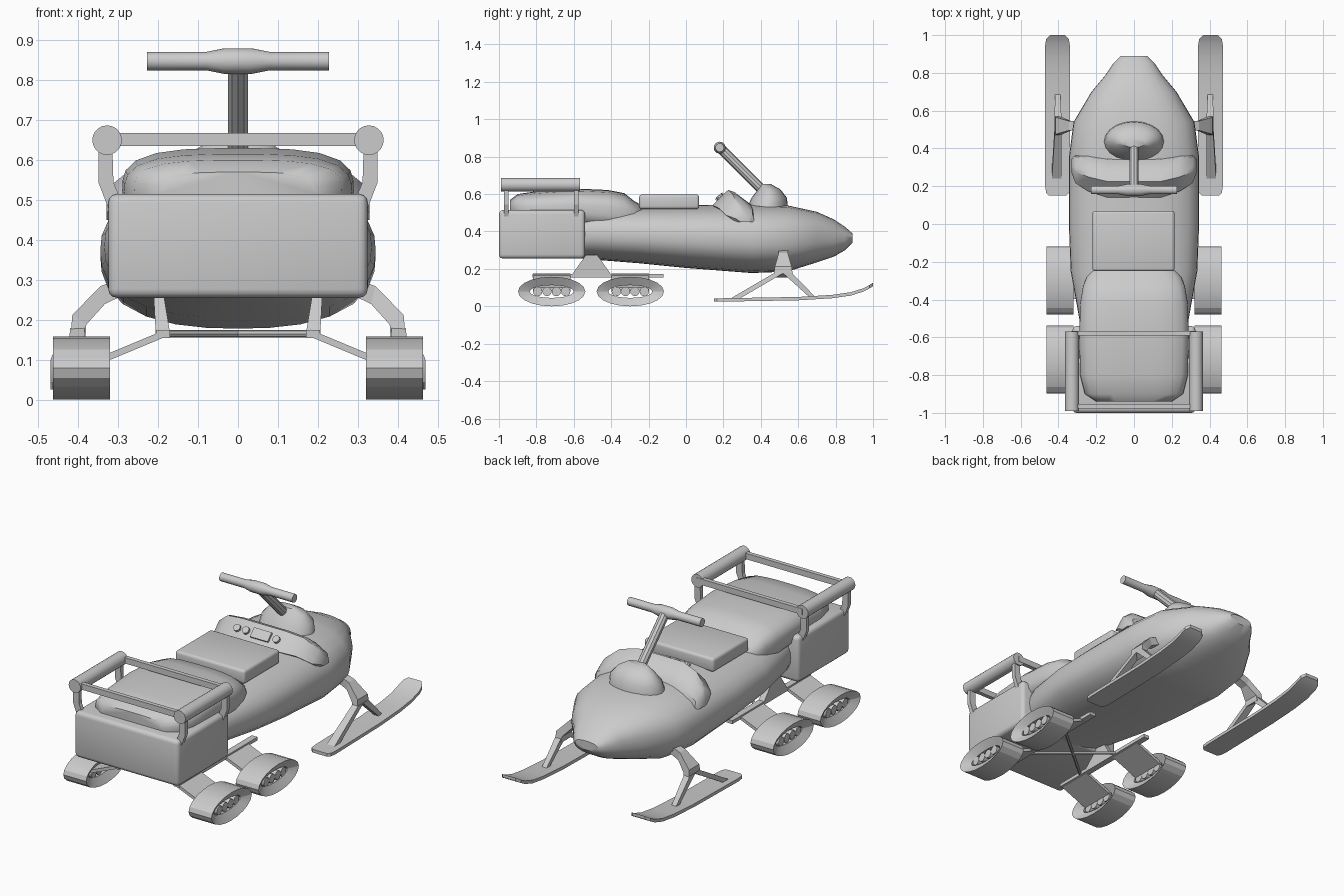
import bpy, bmesh
from math import sin, cos, pi, radians
from mathutils import Vector

if "Cube" in bpy.data.objects:
    bpy.data.objects.remove(bpy.data.objects["Cube"])


def finish(name, bm, angle=35):
    bmesh.ops.recalc_face_normals(bm, faces=bm.faces)
    me = bpy.data.meshes.new(name)
    bm.to_mesh(me)
    bm.free()
    ob = bpy.data.objects.new(name, me)
    bpy.context.collection.objects.link(ob)
    bpy.ops.object.select_all(action='DESELECT')
    bpy.context.view_layer.objects.active = ob
    ob.select_set(True)
    if angle:
        bpy.ops.object.shade_smooth_by_angle(angle=radians(angle))
    return ob


def loft(name, rings, angle=35, closed=False):
    """Skin a list of equal-length point rings; cap the ends or join them."""
    bm = bmesh.new()
    vs = [[bm.verts.new(p) for p in r] for r in rings]
    n = len(rings[0])
    pairs = list(zip(vs, vs[1:])) + ([(vs[-1], vs[0])] if closed else [])
    for a, b in pairs:
        for i in range(n):
            j = (i + 1) % n
            bm.faces.new((a[i], a[j], b[j], b[i]))
    if not closed:
        bm.faces.new(vs[0])
        bm.faces.new(vs[-1])
    return finish(name, bm, angle)


def frame(p, q):
    p, q = Vector(p), Vector(q)
    return p, q, (q - p).to_track_quat('Z', 'X')


def rod(name, stations, sides=12):
    """Round rod: list of (point, radius) along a straight line."""
    p, q, rot = frame(stations[0][0], stations[-1][0])
    ring = [rot @ Vector((cos(2 * pi * k / sides), sin(2 * pi * k / sides), 0)) for k in range(sides)]
    return loft(name, [[Vector(c) + d * r for d in ring] for c, r in stations])


def strut(name, a, b, size_a, size_b):
    """Tapered box beam; sizes are (first, y or x, second) half extents."""
    rings = []
    for (x, y, z), (u, v, w) in ((a, size_a), (b, size_b)):
        rings.append([(x + i * u, y + j * v, z + k * w)
                      for i, j, k in ((-1, -1, -1), (1, -1, 1), (1, 1, 1), (-1, 1, -1))])
    return loft(name, rings, 0)


def block(name, lo, hi, bevel=0.0):
    bm = bmesh.new()
    bmesh.ops.create_cube(bm, size=1)
    for v in bm.verts:
        v.co = Vector([(l + h) / 2 + c * (h - l) for l, h, c in zip(lo, hi, v.co)])
    if bevel:
        bmesh.ops.bevel(bm, geom=bm.edges[:], offset=bevel, segments=3, profile=0.5, affect='EDGES')
    return finish(name, bm)


def oval(y, w, zb, zt, e, n=28):
    """Superellipse section across the body at y."""
    pts = []
    for k in range(n):
        c, s = cos(2 * pi * k / n), sin(2 * pi * k / n)
        f = (abs(c) ** e + abs(s) ** e) ** (-1 / e)
        pts.append((w * c * f, y, (zb + zt) / 2 + (zt - zb) / 2 * s * f))
    return pts


# Main hull
loft("hull", [oval(*s, 2.5) for s in (
    (.89, .07, .34, .39), (.85, .11, .30, .425), (.79, .15, .265, .465),
    (.70, .225, .235, .505), (.54, .32, .185, .54), (.35, .345, .178, .545),
    (0, .345, .205, .54), (-.25, .335, .23, .535), (-.5, .29, .25, .53),
    (-.62, .25, .26, .50))], 45)

# Raised rear seat hump
loft("rear_hump", [oval(*s, 3.2) for s in (
    (-.22, .20, .42, .53), (-.28, .25, .40, .565), (-.33, .27, .40, .605),
    (-.42, .285, .40, .622), (-.6, .29, .42, .63), (-.8, .285, .42, .615),
    (-.9, .26, .45, .60), (-.94, .20, .48, .57))], 50)

block("seat_pad", (-.22, -.25, .52), (.215, .07, .598), .015)
block("rear_box", (-.325, -1.0, .255), (.325, -.54, .515), .022)

# Dashboard draped over the hull
profile = ((.13, .54), (.215, .622), (.25, .61), (.33, .55), (.345, .49), (.2, .49))
sections = ((-.33, .06, -.085, .35), (-.31, .05, -.06, .7), (-.24, .03, -.015, .9), (-.14, .01, 0, 1),
            (.14, .01, 0, 1), (.24, .03, -.015, .9), (.31, .05, -.06, .7), (.33, .06, -.085, .35))
loft("dashboard", [[(x, .25 + (y - .25) * s + dy, .56 + (z - .56) * s + dz)
                    for y, z in profile] for x, dy, dz, s in sections], 40)

# Instruments on the sloped dash face
normal = Vector((0, -.69, .72))
face = Vector((0, .183, .582))
for x in (-.13, -.075, .115):
    c = face + Vector((x, 0, 0))
    rod("dash_knob", [(c - normal * .01, .02), (c + normal * .014, .02)], 10)
c = face + Vector((.02, 0, 0))
up = Vector((0, .72, .69))
loft("dash_screen", [[c + Vector((i * .055, 0, 0)) + up * j * .027 + normal * h
                      for i, j in ((-1, -1), (1, -1), (1, 1), (-1, 1))] for h in (-.01, .012)], 0)

# Steering base, column and handlebar
loft("steering_base", [[(rx * cos(pi * k / 10), cy + ry * sin(pi * k / 10), z) for k in range(20)]
                       for z, cy, rx, ry in ((.52, .435, .16, .11), (.58, .445, .15, .095),
                                             (.625, .445, .11, .06), (.653, .43, .06, .025))], 40)
rod("steering_column", [((0, .43, .60), .026), ((0, .18, .85), .026)], 10)
rod("handlebar", [((x, .18, .848), r) for x, r in (
    (-.228, .023), (-.08, .023), (-.035, .032), (.035, .032), (.08, .023), (.228, .023))], 14)

# Cargo rack crossbars
for y in (-.965, -.578):
    block("rack_crossbar", (-.33, y - .012, .635), (.33, y + .012, .668))

# Diagonal cross brace between the rear rails
for s in (1, -1):
    rod("cross_brace", [((-.19, -.51 - s * .16, .165), .009), ((.19, -.51 + s * .16, .165), .009)], 8)

for s in (-1, 1):
    # Rack side rails and bent posts
    rod("rack_rail", [((s * .328, -.99, .65), .037), ((s * .328, -.568, .65), .037)], 20)
    for y in (-.96, -.587):
        loft("rack_post", [[(s * a, y - .012, z), (s * b, y - .012, z),
                            (s * b, y + .012, z), (s * a, y + .012, z)]
                           for a, b, z in ((.315, .35, .64), (.312, .35, .545), (.285, .325, .48))], 0)

    # Skis with curled tips
    loft("ski", [[(s * .405 - w, y, z - .009), (s * .405 + w, y, z - .009),
                  (s * .405 + w, y, z + .009), (s * .405 - w, y, z + .009)]
                 for y, w, z in ((.15, .045, .034), (.165, .06, .034), (.2, .065, .034),
                                 (.6, .065, .041), (.78, .065, .052), (.88, .065, .066),
                                 (.95, .065, .088), (.98, .06, .104), (1.0, .04, .117))], 25)

    # Front arm reaching out of the hull, then legs to the ski
    loft("ski_arm", [[(s * x, y0, z + h), (s * x, y1, z + h), (s * (x - d), y1, z - h), (s * (x - d), y0, z - h)]
                     for x, z, h, d, y0, y1 in ((.29, .285, .02, .01, .495, .545),
                                                (.345, .262, .022, .012, .495, .545),
                                                (.415, .20, .012, .035, .475, .565),
                                                (.418, .165, .01, .036, .47, .57))], 0)
    strut("ski_rear_leg", (s * .402, .50, .18), (s * .41, .26, .04), (.018, .025, 0), (.025, .025, 0))
    strut("ski_front_leg", (s * .402, .54, .18), (s * .405, .68, .045), (.018, .025, 0), (.014, .016, 0))

    # Rear bracket and rail
    strut("rear_bracket", (s * .20, -.505, .275), (s * .188, -.505, .165), (.012, .03, 0), (.018, .108, 0))
    block("rear_rail", (s * .188 - .018, -.82, .155), (s * .188 + .018, -.12, .174))

    for y in (-.718, -.298):
        # Plate from the rail down to the pod
        loft("pod_plate", [[(s * x, y + w, z + h) for w, h in ((-.1, -.009), (.1, -.009), (.1, .009), (-.1, .009))]
                           for x, z in ((.18, .167), (.36, .092))], 0)
        # Elliptical track pod with a recessed opening
        loft("track_pod", [[(s * x, y + ry * cos(2 * pi * k / 20), .079 + rz * sin(2 * pi * k / 20))
                            for k in range(20)]
                           for x, ry, rz in ((.32, .18, .079), (.463, .18, .079),
                                             (.435, .118, .034), (.348, .118, .034))], 15, True)
        # Rollers inside the pod
        for o in (-.075, -.025, .025, .075):
            rod("pod_roller", [((s * .345, y + o, .079), .025), ((s * .44, y + o, .079), .025)], 12)
